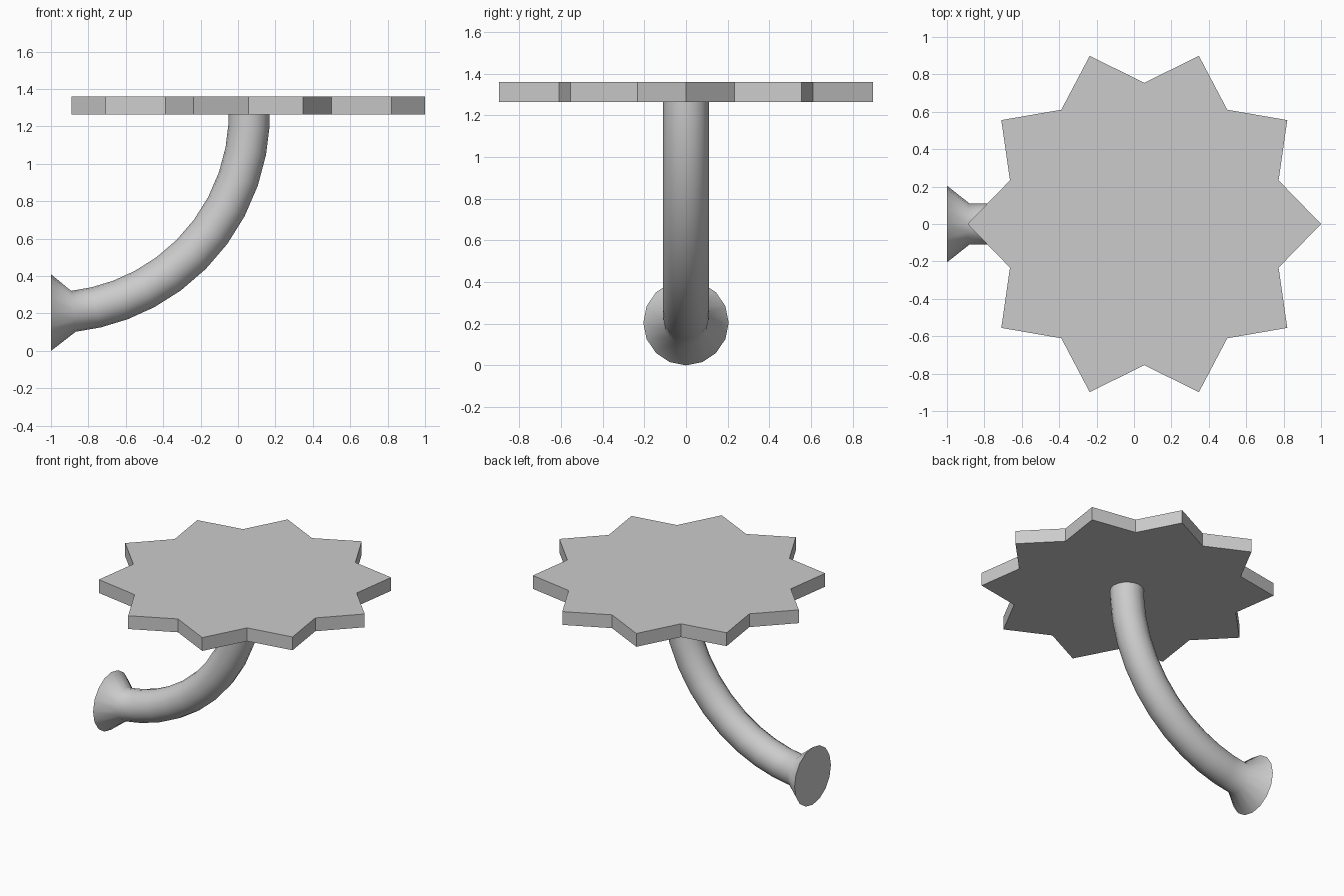
import bpy, bmesh
from math import sin, cos, pi, radians

if "Cube" in bpy.data.objects:
    bpy.data.objects.remove(bpy.data.objects["Cube"])


def finish(bm, name):
    bmesh.ops.recalc_face_normals(bm, faces=bm.faces)
    mesh = bpy.data.meshes.new(name)
    bm.to_mesh(mesh)
    bm.free()
    obj = bpy.data.objects.new(name, mesh)
    bpy.context.collection.objects.link(obj)
    return obj


# Star-shaped top: ten points, extruded into a flat slab
bm = bmesh.new()
outline = []
for i in range(20):
    r = 0.755 if i % 2 else 0.945
    a = i * pi / 10
    outline.append(bm.verts.new((0.055 + r * cos(a), r * sin(a), 1.265)))
base = bm.faces.new(outline)
ext = bmesh.ops.extrude_face_region(bm, geom=[base], use_keep_orig=True)
top = [v for v in ext["geom"] if isinstance(v, bmesh.types.BMVert)]
bmesh.ops.translate(bm, verts=top, vec=(0, 0, 0.095))
finish(bm, "star_top")

# Curved arm: tube swept along a quarter circle, flaring out at the wall end
SIDES, BEND, TUBE, FLARE = 16, 1.06, 0.11, 0.205
angles = [0, 6.5, 13.2, 20.5, 28.2, 36.4, 45, 53.6, 62.2, 71, 79.3, 86.5, 91]
bm = bmesh.new()
rings = []
for deg in angles:
    t = radians(deg)
    r = TUBE if deg else FLARE
    ring = []
    for k in range(SIDES):
        a = 2 * pi * k / SIDES
        d = BEND + r * cos(a)
        ring.append(bm.verts.new((-1 + d * sin(t), r * sin(a), 1.265 - d * cos(t))))
    rings.append(ring)
for lo, hi in zip(rings, rings[1:]):
    for k in range(SIDES):
        n = (k + 1) % SIDES
        bm.faces.new((lo[k], lo[n], hi[n], hi[k]))
bm.faces.new(rings[0])
bm.faces.new(rings[-1])
arm = finish(bm, "curved_arm")

# Smooth tube, sharp end caps
bpy.context.view_layer.objects.active = arm
arm.select_set(True)
bpy.ops.object.shade_smooth_by_angle(angle=radians(60))
